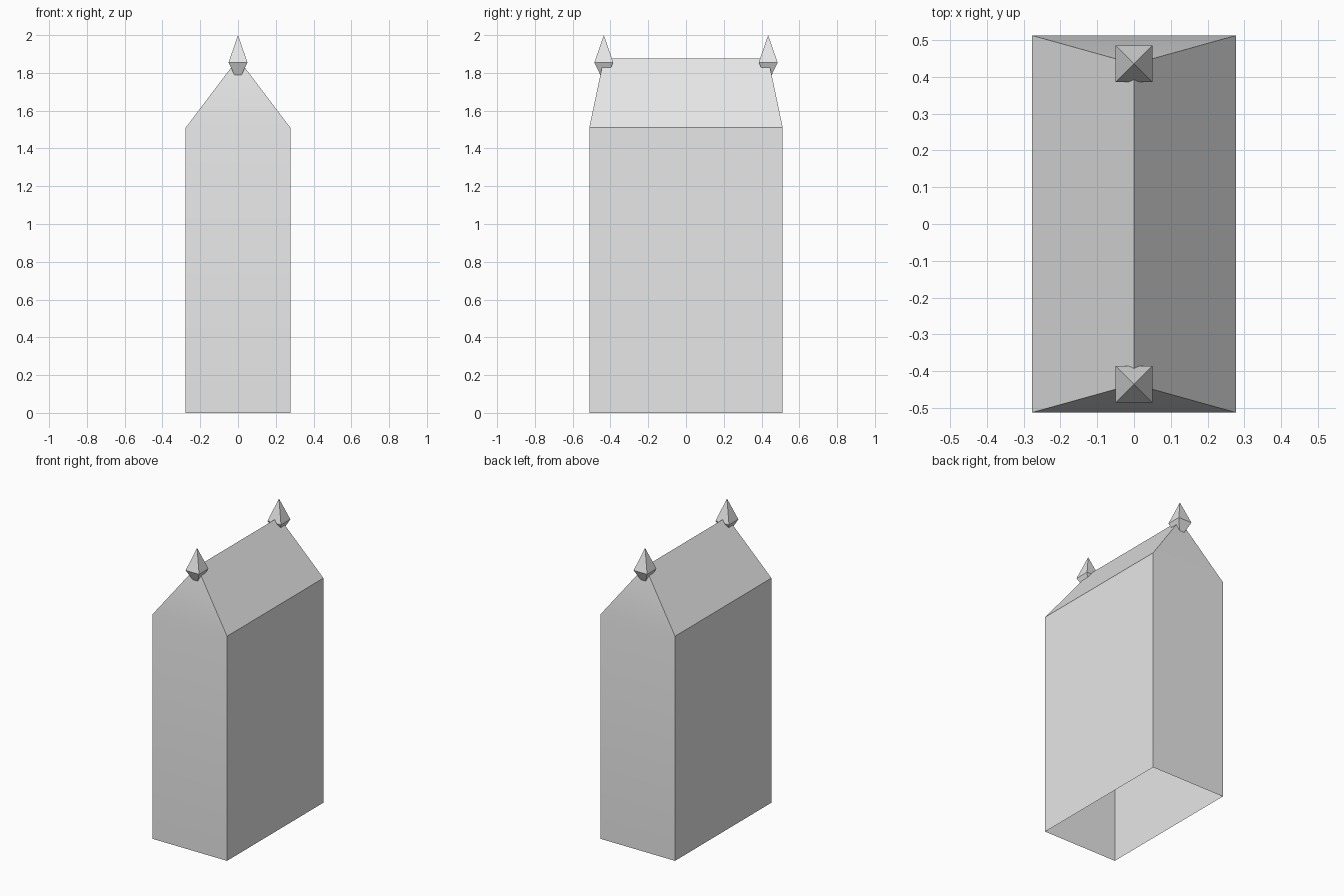
import bpy
import bmesh
import math

cube = bpy.data.objects.get("Cube")
if cube:
    bpy.data.objects.remove(cube, do_unlink=True)

HALF_X, HALF_Y = 0.277, 0.512
EAVE_Z, RIDGE_Z, RIDGE_Y = 1.51, 1.876, 0.435

stone = bpy.data.materials.new("pale_grey")
stone.use_nodes = True
colour = (0.8, 0.8, 0.8, 1.0)
stone.diffuse_color = colour
stone.node_tree.nodes["Principled BSDF"].inputs["Base Color"].default_value = colour


def make_object(name, bm):
    bmesh.ops.recalc_face_normals(bm, faces=bm.faces)
    mesh = bpy.data.meshes.new(name)
    bm.to_mesh(mesh)
    bm.free()
    mesh.materials.append(stone)
    obj = bpy.data.objects.new(name, mesh)
    bpy.context.collection.objects.link(obj)
    return obj


# House shell: open underneath, walls rising to a steep roof with leaning gables
bm = bmesh.new()
corners = [(-HALF_X, -HALF_Y), (HALF_X, -HALF_Y), (HALF_X, HALF_Y), (-HALF_X, HALF_Y)]
base = [bm.verts.new((x, y, 0)) for x, y in corners]
eave = [bm.verts.new((x, y, EAVE_Z)) for x, y in corners]
front, back = [bm.verts.new((0, y, RIDGE_Z)) for y in (-RIDGE_Y, RIDGE_Y)]
for i in range(4):
    j = (i + 1) % 4
    bm.faces.new((base[i], base[j], eave[j], eave[i]))
bm.faces.new((eave[0], eave[1], front))
bm.faces.new((eave[1], eave[2], back, front))
bm.faces.new((eave[2], eave[3], back))
bm.faces.new((eave[3], eave[0], front, back))
house = make_object("house_shell", bm)

# The shallow bend between wall and gable is smooth, other edges stay sharp
bpy.ops.object.select_all(action="DESELECT")
house.select_set(True)
bpy.context.view_layer.objects.active = house
bpy.ops.object.shade_smooth_by_angle(angle=math.radians(30))


# Pointed finials on both ends of the ridge
def make_finial(name, y):
    bm = bmesh.new()
    ring = [bm.verts.new((sx * 0.05, y + sy * 0.05, 1.855))
            for sx, sy in ((-1, -1), (1, -1), (1, 1), (-1, 1))]
    for tip_z in (2.0, 1.75):
        tip = bm.verts.new((0, y, tip_z))
        for i in range(4):
            bm.faces.new((ring[i], ring[(i + 1) % 4], tip))
    make_object(name, bm)


make_finial("front_finial", -RIDGE_Y)
make_finial("back_finial", RIDGE_Y)
